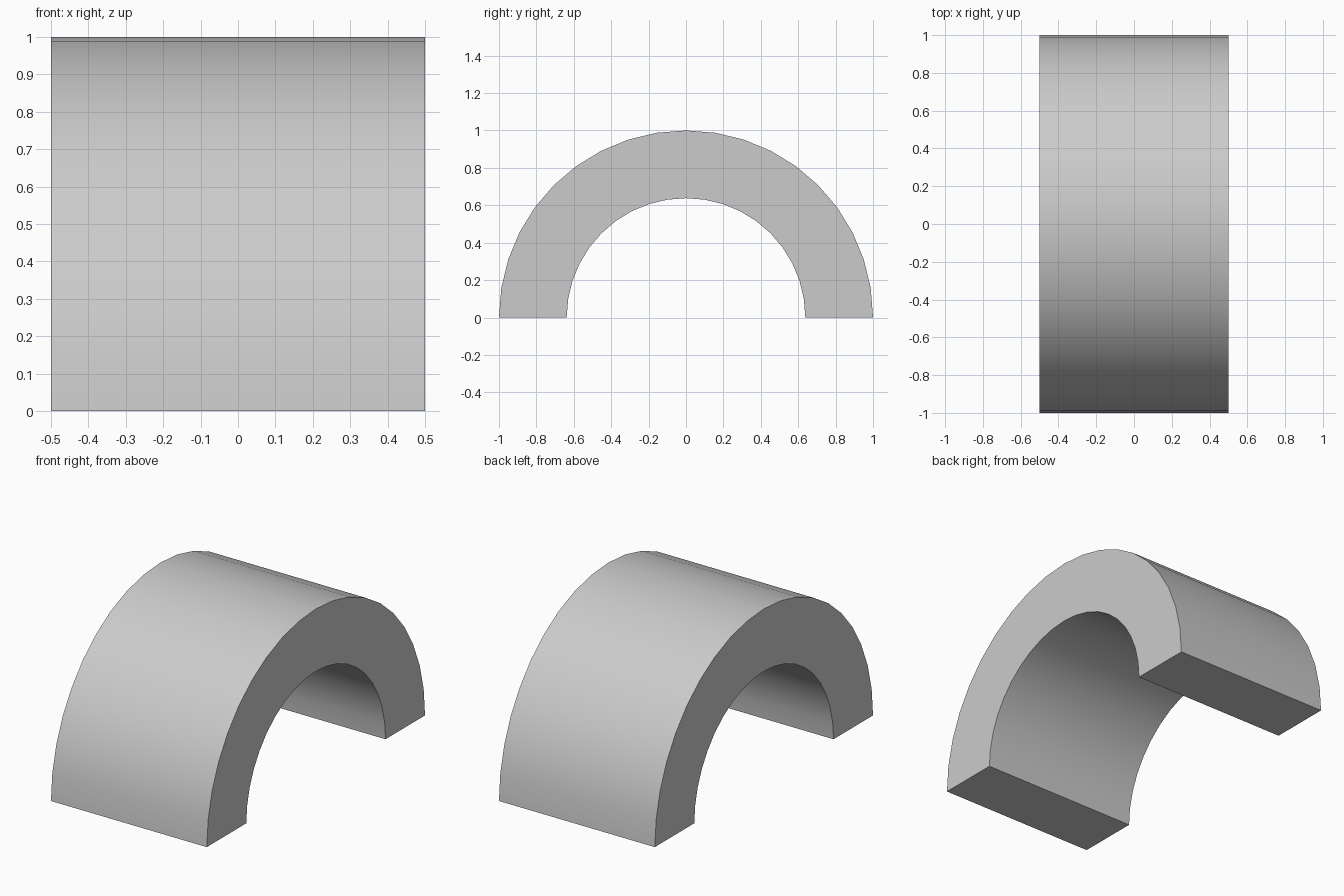
import bpy, bmesh
from math import sin, cos, pi, radians

if "Cube" in bpy.data.objects:
    bpy.data.objects.remove(bpy.data.objects["Cube"])

OUTER, INNER, HALF_WIDTH, SEGMENTS = 1.0, 0.638, 0.5, 20


def arc(radius):
    return [(-HALF_WIDTH, radius * cos(pi * i / SEGMENTS), radius * sin(pi * i / SEGMENTS))
            for i in range(SEGMENTS + 1)]


# Half-ring cross-section, built as a strip of quads
bm = bmesh.new()
outer = [bm.verts.new(p) for p in arc(OUTER)]
inner = [bm.verts.new(p) for p in arc(INNER)]
profile = [bm.faces.new((outer[i], outer[i + 1], inner[i + 1], inner[i]))
           for i in range(SEGMENTS)]

# Extrude the cross-section along x into a solid arch
result = bmesh.ops.extrude_face_region(bm, geom=profile, use_keep_orig=True)
moved = [g for g in result["geom"] if isinstance(g, bmesh.types.BMVert)]
bmesh.ops.translate(bm, verts=moved, vec=(2 * HALF_WIDTH, 0, 0))
bmesh.ops.recalc_face_normals(bm, faces=bm.faces)

mesh = bpy.data.meshes.new("arch")
bm.to_mesh(mesh)
bm.free()
arch = bpy.data.objects.new("arch", mesh)
bpy.context.collection.objects.link(arch)

# Smooth curved surfaces, crisp rims and feet
bpy.context.view_layer.objects.active = arch
arch.select_set(True)
bpy.ops.object.shade_smooth_by_angle(angle=radians(30))
